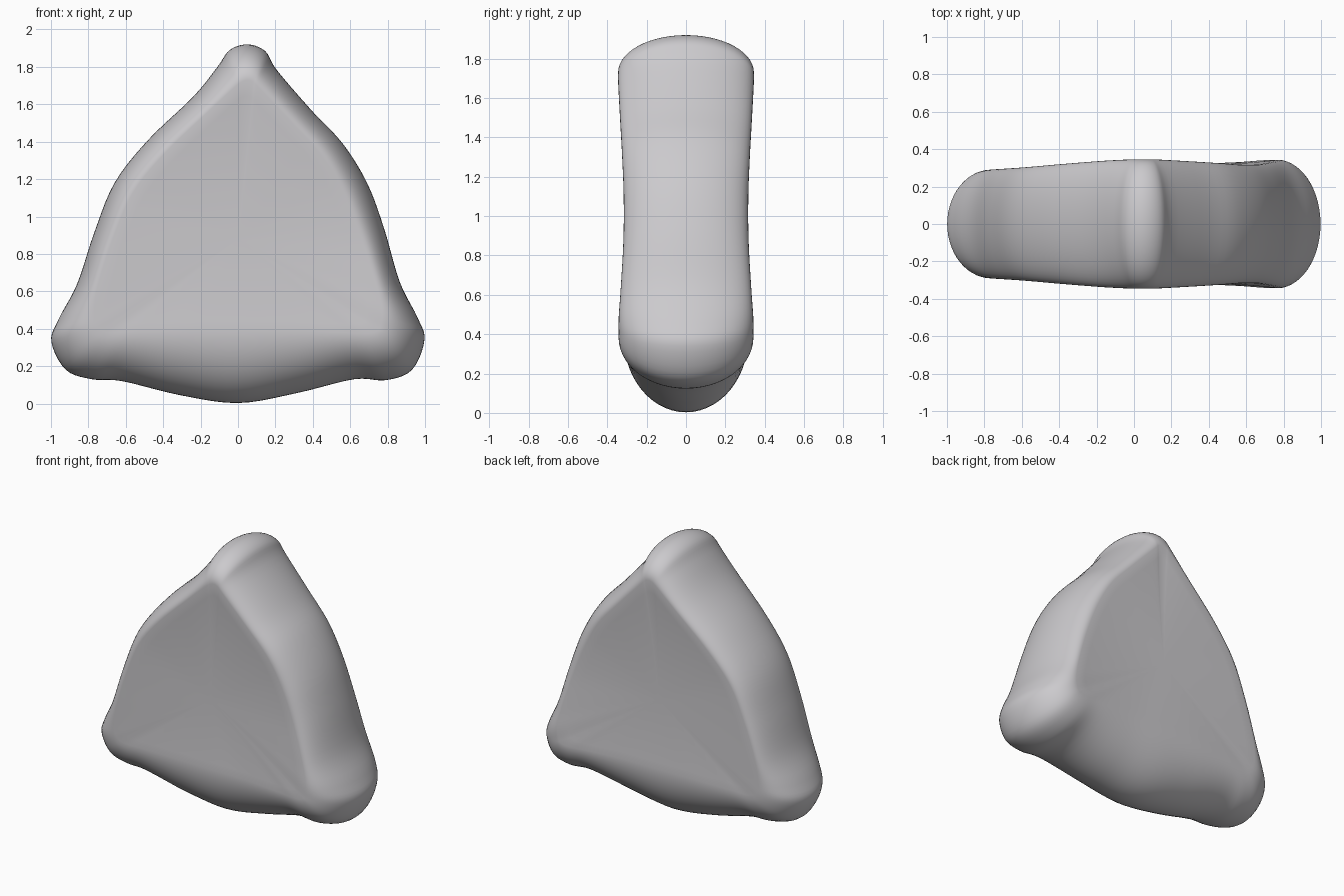
import bpy, bmesh, math
from mathutils import Vector

if "Cube" in bpy.data.objects:
    bpy.data.objects.remove(bpy.data.objects["Cube"])

# Control points round the body: outer x, z, face-edge x, z, half depth
CONTROLS = [
    (0.05, 1.92, 0.05, 1.73, 0.345), (0.145, 1.885, 0.08, 1.72, 0.345),
    (0.21, 1.78, 0.12, 1.68, 0.345), (0.40, 1.56, 0.30, 1.49, 0.335),
    (0.56, 1.39, 0.46, 1.31, 0.325), (0.69, 1.18, 0.57, 1.11, 0.317),
    (0.78, 0.94, 0.66, 0.88, 0.318), (0.865, 0.65, 0.74, 0.63, 0.332),
    (0.96, 0.46, 0.77, 0.49, 0.342), (0.997, 0.34, 0.76, 0.41, 0.343),
    (0.93, 0.18, 0.74, 0.385, 0.343), (0.79, 0.125, 0.68, 0.375, 0.34),
    (0.62, 0.13, 0.54, 0.38, 0.33), (0.31, 0.055, 0.28, 0.39, 0.32),
    (0.0, 0.003, 0.0, 0.39, 0.318), (-0.31, 0.045, -0.28, 0.39, 0.312),
    (-0.62, 0.12, -0.54, 0.385, 0.30), (-0.78, 0.13, -0.67, 0.38, 0.292),
    (-0.92, 0.18, -0.73, 0.39, 0.29), (-0.998, 0.33, -0.76, 0.42, 0.29),
    (-0.96, 0.45, -0.77, 0.49, 0.29), (-0.86, 0.64, -0.75, 0.63, 0.292),
    (-0.77, 0.91, -0.67, 0.88, 0.297), (-0.66, 1.18, -0.56, 1.13, 0.305),
    (-0.48, 1.41, -0.39, 1.34, 0.32), (-0.24, 1.64, -0.16, 1.56, 0.338),
    (-0.11, 1.80, -0.02, 1.69, 0.345), (-0.045, 1.89, 0.02, 1.72, 0.345),
]
CENTRE, CENTRE_DEPTH = Vector((0.0, 0.88)), 0.303
SUB, ARC, FACE_RINGS = 5, 14, 10


def closed_spline(points, sub):
    """Sample a closed Catmull-Rom curve through rows of numbers."""
    rows, n = [], len(points)
    for i in range(n):
        a, b, c, d = (points[(i + k) % n] for k in (-1, 0, 1, 2))
        for j in range(sub):
            t = j / sub
            rows.append([0.5 * (2 * q + (r - p) * t + (2 * p - 5 * q + 4 * r - s) * t * t
                                + (3 * q - p - 3 * r + s) * t ** 3)
                         for p, q, r, s in zip(a, b, c, d)])
    return rows


def edge_ring(samples, angle):
    """Ring on the rounded rim; angle runs from -90 (front) to 90 (back)."""
    ring = []
    for ox, oz, ix, iz, depth in samples:
        k = math.cos(angle)
        ring.append((ix + (ox - ix) * k, depth * math.sin(angle), iz + (oz - iz) * k))
    return ring


def face_ring(samples, s, side):
    """Ring on a slightly dished face, s = 1 at the rim and 0 at the centre."""
    ring = []
    for _, _, ix, iz, depth in samples:
        p = CENTRE.lerp(Vector((ix, iz)), s)
        ring.append((p.x, side * (CENTRE_DEPTH + (depth - CENTRE_DEPTH) * s * s), p.y))
    return ring


samples = closed_spline(CONTROLS, SUB)
rings = [face_ring(samples, i / FACE_RINGS, -1) for i in range(1, FACE_RINGS)]
rings += [edge_ring(samples, math.pi * (i / (2 * ARC) - 0.5)) for i in range(2 * ARC + 1)]
rings += [face_ring(samples, i / FACE_RINGS, 1) for i in range(FACE_RINGS - 1, 0, -1)]

# Skin the rings and close both faces at their centres
bm = bmesh.new()
loops = [[bm.verts.new(co) for co in ring] for ring in rings]
n = len(samples)
for a, b in zip(loops, loops[1:]):
    for i in range(n):
        bm.faces.new((a[i], a[(i + 1) % n], b[(i + 1) % n], b[i]))
for loop, side in ((loops[0], -1), (loops[-1], 1)):
    hub = bm.verts.new((CENTRE.x, side * CENTRE_DEPTH, CENTRE.y))
    for i in range(n):
        bm.faces.new((loop[i], loop[(i + 1) % n], hub))
bmesh.ops.recalc_face_normals(bm, faces=bm.faces)
for f in bm.faces:
    f.smooth = True

mesh = bpy.data.meshes.new("rounded_body")
bm.to_mesh(mesh)
bm.free()
body = bpy.data.objects.new("rounded_body", mesh)
bpy.context.collection.objects.link(body)

# Plain pale grey
grey = bpy.data.materials.new("pale_grey")
grey.diffuse_color = (0.6, 0.59, 0.61, 1.0)
grey.use_nodes = True
grey.node_tree.nodes["Principled BSDF"].inputs["Base Color"].default_value = grey.diffuse_color
mesh.materials.append(grey)
